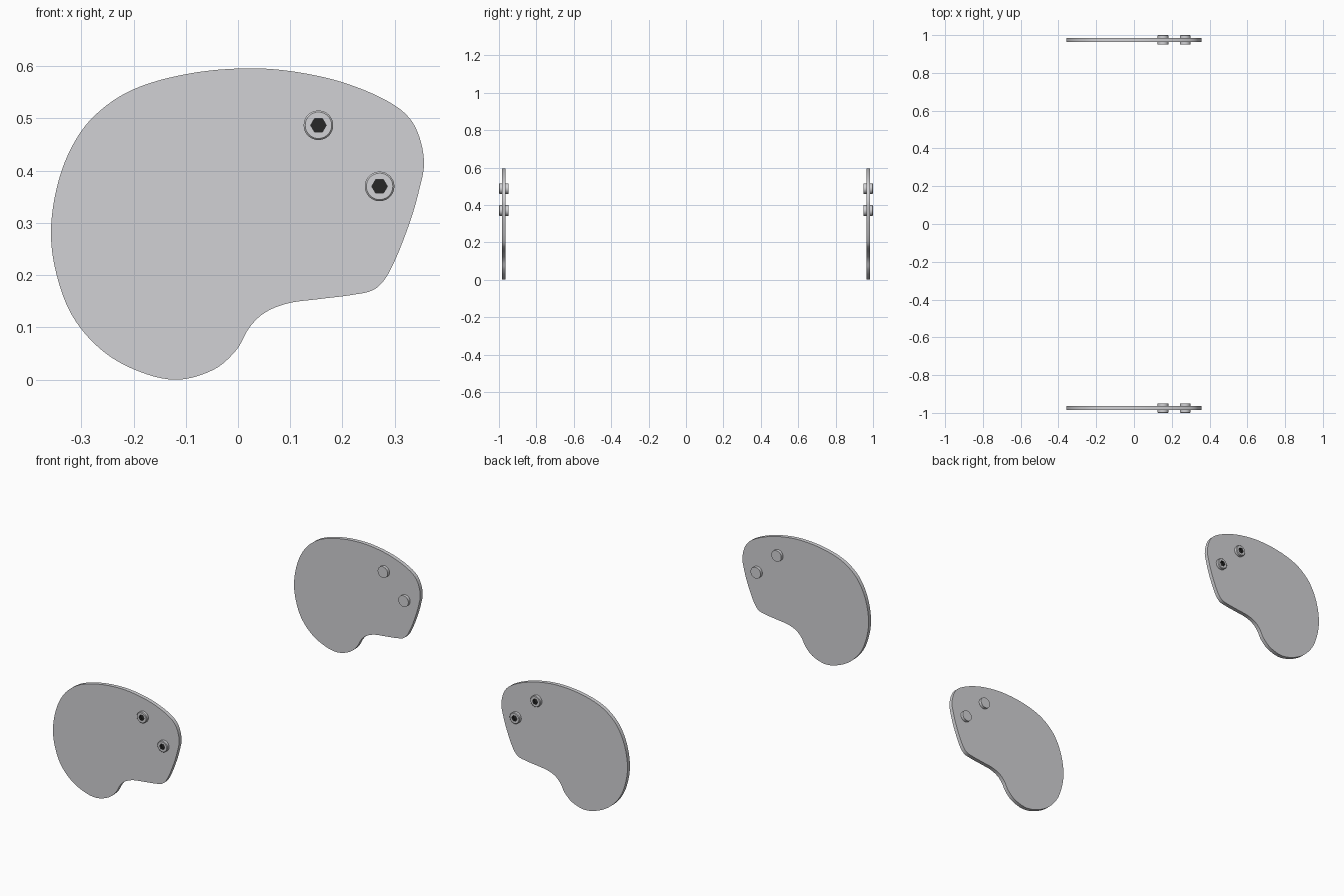
import bpy
import bmesh
from math import cos, sin, pi
from mathutils import Vector
from mathutils.geometry import interpolate_bezier

if "Cube" in bpy.data.objects:
    bpy.data.objects.remove(bpy.data.objects["Cube"])


def make_material(name, red, green, blue):
    mat = bpy.data.materials.new(name)
    mat.use_nodes = True
    color = (red, green, blue, 1)
    mat.diffuse_color = color
    mat.node_tree.nodes["Principled BSDF"].inputs["Base Color"].default_value = color
    return mat


steel = make_material("light grey steel", .64, .64, .66)
dark = make_material("dark socket", .02, .02, .02)

# Kidney-shaped outline in x and z, clockwise from the lowest point
OUTLINE = [(-.12, 0), (-.2, .02), (-.265, .06), (-.317, .122), (-.347, .2),
           (-.358, .28), (-.347, .367), (-.319, .444), (-.275, .505),
           (-.202, .555), (-.093, .586), (.022, .596), (.118, .588),
           (.213, .565), (.3, .525), (.338, .486), (.356, .42), (.347, .364),
           (.326, .293), (.29, .207), (.263, .174), (.223, .163),
           (.152, .154), (.095, .146), (.051, .128), (.022, .1),
           (-.003, .057), (-.047, .019)]
BOLTS = {"upper": (.154, .487), "lower": (.271, .37)}
PLATE_INNER, PLATE_OUTER = .964, .984
BOLT_INNER, BOLT_OUTER = .949, 1.0
SEGMENTS = 48


def smooth_outline(points, steps=6):
    """Closed smooth curve through the points."""
    pts = [Vector(p) for p in points]
    count = len(pts)
    result = []
    for i in range(count):
        before, a, b, after = (pts[(i + k) % count] for k in (-1, 0, 1, 2))
        reach = (b - a).length / 3
        start = a + (b - before).normalized() * reach
        end = b - (after - a).normalized() * reach
        result += interpolate_bezier(a, start, end, b, steps + 1)[:-1]
    return result


def finish(bm, name, materials):
    bmesh.ops.recalc_face_normals(bm, faces=bm.faces[:])
    mesh = bpy.data.meshes.new(name)
    bm.to_mesh(mesh)
    bm.free()
    for mat in materials:
        mesh.materials.append(mat)
    obj = bpy.data.objects.new(name, mesh)
    bpy.context.collection.objects.link(obj)
    bpy.ops.object.select_all(action="DESELECT")
    obj.select_set(True)
    bpy.context.view_layer.objects.active = obj
    bpy.ops.object.shade_smooth_by_angle(angle=pi / 6)


def build_plate(name, side):
    bm = bmesh.new()
    verts = [bm.verts.new((p.x, side * PLATE_INNER, p.y)) for p in smooth_outline(OUTLINE)]
    face = bm.faces.new(verts)
    grown = bmesh.ops.extrude_face_region(bm, geom=[face], use_keep_orig=True)
    moved = [g for g in grown["geom"] if isinstance(g, bmesh.types.BMVert)]
    bmesh.ops.translate(bm, verts=moved, vec=(0, side * (PLATE_OUTER - PLATE_INNER), 0))
    finish(bm, name, [steel])


def build_bolt(name, side, center):
    """Round bolt with a bevelled head and a six-sided socket facing outward."""
    radius, bevel, socket, depth = .0283, .003, .015, .012
    rings = [(radius, BOLT_INNER, False), (radius, BOLT_OUTER - bevel, False),
             (radius - bevel, BOLT_OUTER, False),
             (socket, BOLT_OUTER, True), (socket, BOLT_OUTER - depth, True)]
    bm = bmesh.new()
    loops = []
    for r, y, is_hex in rings:
        loop = []
        for i in range(SEGMENTS):
            angle = 2 * pi * i / SEGMENTS
            d = r * cos(pi / 6) / cos(angle % (pi / 3) - pi / 6) if is_hex else r
            loop.append(bm.verts.new((center[0] + d * cos(angle), side * y,
                                      center[1] + d * sin(angle))))
        loops.append(loop)
    bm.faces.new(loops[0])
    for low, high in zip(loops, loops[1:]):
        for i in range(SEGMENTS):
            j = (i + 1) % SEGMENTS
            wall = bm.faces.new((low[i], low[j], high[j], high[i]))
            wall.material_index = int(high is loops[-1])
    bm.faces.new(loops[-1]).material_index = 1
    finish(bm, name, [steel, dark])


# Matching plates with two bolts each, sockets facing away from the middle
for label, side in (("front", -1), ("back", 1)):
    build_plate(label + "_plate", side)
    for place, center in BOLTS.items():
        build_bolt(f"{label}_{place}_bolt", side, center)
